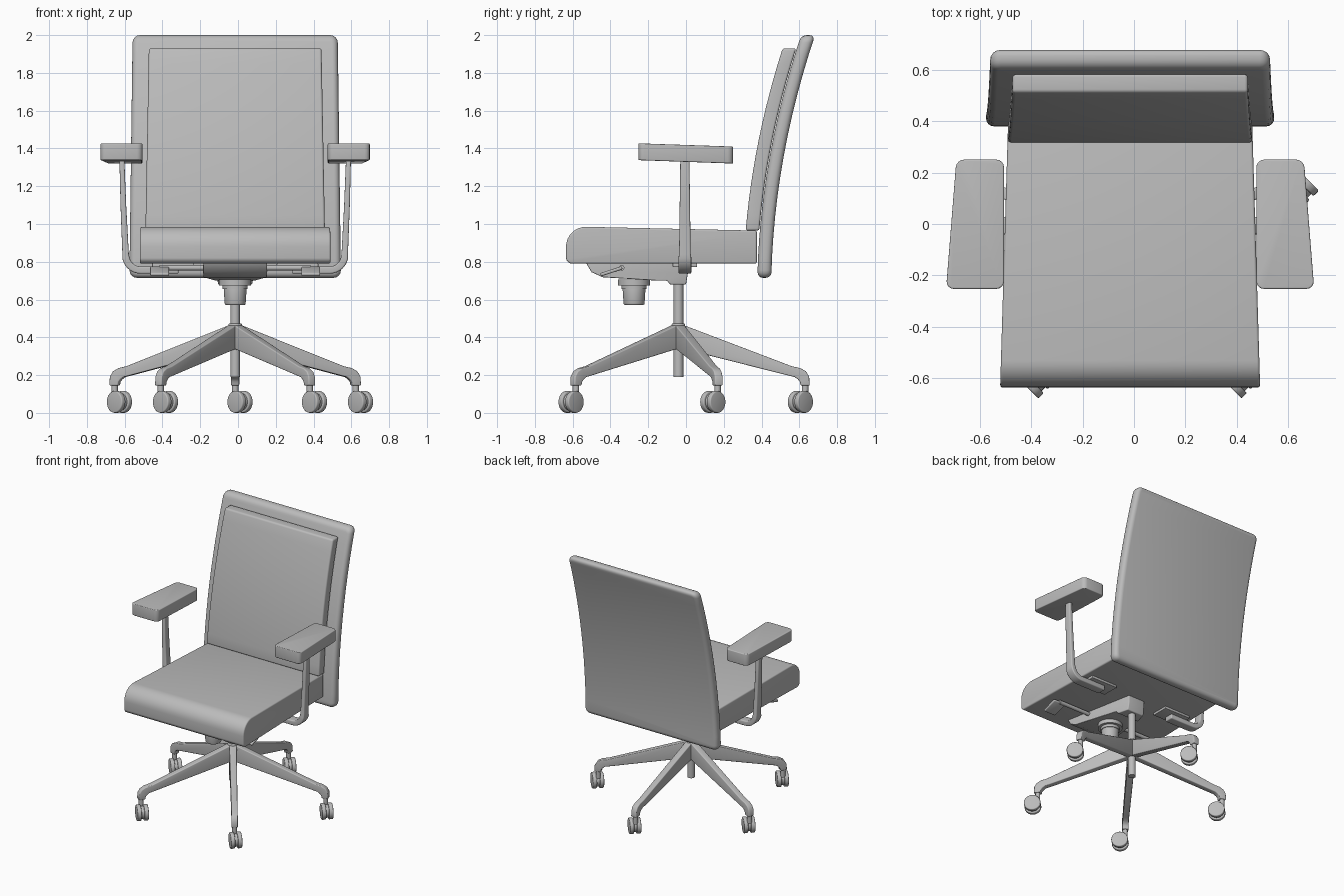
import bpy, bmesh
from math import sin, cos, pi, radians
from mathutils import Matrix, Vector

if "Cube" in bpy.data.objects:
    bpy.data.objects.remove(bpy.data.objects["Cube"], do_unlink=True)

CX = -0.015            # symmetry plane of the chair
HUB_Y = -0.04          # centre of the star base

grey = bpy.data.materials.new("plain_grey")
grey.use_nodes = True
COLOUR = (0.5, 0.5, 0.5, 1)
grey.diffuse_color = COLOUR
grey.node_tree.nodes["Principled BSDF"].inputs["Base Color"].default_value = COLOUR


def finish(name, bm):
    bmesh.ops.recalc_face_normals(bm, faces=bm.faces[:])
    mesh = bpy.data.meshes.new(name)
    bm.to_mesh(mesh)
    bm.free()
    mesh.materials.append(grey)
    ob = bpy.data.objects.new(name, mesh)
    bpy.context.collection.objects.link(ob)
    bpy.ops.object.select_all(action='DESELECT')
    ob.select_set(True)
    bpy.context.view_layer.objects.active = ob
    bpy.ops.object.shade_smooth_by_angle(angle=radians(35))
    return ob


def soften(bm, width, axis=None, segments=4):
    """Bevel the sharp edges, or only those running along one axis."""
    bmesh.ops.recalc_face_normals(bm, faces=bm.faces[:])
    edges = [e for e in bm.edges if e.calc_face_angle(0) > radians(40)]
    if axis is not None:
        edges = [e for e in edges
                 if abs((e.verts[0].co - e.verts[1].co).normalized()[axis]) > 0.95]
    bmesh.ops.bevel(bm, geom=edges, offset=width, segments=segments,
                    profile=0.5, affect='EDGES', clamp_overlap=True)


def loft(name, rings, bevels=()):
    """Skin a list of equal rings, cap both ends, then bevel."""
    bm = bmesh.new()
    rows = [[bm.verts.new(p) for p in ring] for ring in rings]
    n = len(rows[0])
    for a, b in zip(rows, rows[1:]):
        for i in range(n):
            j = (i + 1) % n
            bm.faces.new((a[i], a[j], b[j], b[i]))
    bm.faces.new(rows[0][::-1])
    bm.faces.new(rows[-1])
    for bevel in bevels:
        soften(bm, *bevel)
    return finish(name, bm)


def side_profile(name, points, half_width, bevels=()):
    """Extrude a (y, z) outline across the chair; half_width depends on y."""
    loft(name, [[(CX + s * half_width(y), y, z) for y, z in points]
                for s in (-1, 1)], bevels)


def box(name, loc, size, bevel, tilt=0):
    bm = bmesh.new()
    bmesh.ops.create_cube(bm, size=1, matrix=Matrix.Diagonal((*size, 1)))
    soften(bm, bevel, None, 3)
    bm.transform(Matrix.Translation(loc) @ Matrix.Rotation(tilt, 4, 'X'))
    return finish(name, bm)


def cylinder(name, loc, r, length, axis=(0, 0, 1), bevel=0, r_top=None):
    bm = bmesh.new()
    bmesh.ops.create_cone(bm, cap_ends=True, segments=32, radius1=r,
                          radius2=r_top or r, depth=length)
    if bevel:
        soften(bm, bevel, None, 3)
    turn = Vector(axis).to_track_quat('Z', 'Y').to_matrix().to_4x4()
    bm.transform(Matrix.Translation(loc) @ turn)
    return finish(name, bm)


# Backrest: shell and cushion follow the same backward curve
def back_y(z):
    t = max(0, z - 0.74)
    return 0.415 + 0.03 * t + 0.122 * t * t


def back_slab(name, z0, z1, w0, w1, front, rear, bevels):
    rings = []
    for i in range(13):
        t = i / 12
        z, w = z0 + (z1 - z0) * t, w0 + (w1 - w0) * t
        y = back_y(z)
        rings.append([(CX - w, y + front, z), (CX + w, y + front, z),
                      (CX + w, y + rear, z), (CX - w, y + rear, z)])
    loft(name, rings, bevels)


back_slab("backrest_shell", 0.715, 2.0, 0.56, 0.543, -0.037, 0.037,
          [(0.04, 1), (0.03,)])
back_slab("backrest_cushion", 0.965, 1.93, 0.475, 0.457, -0.112, -0.04,
          [(0.012,)])

# Seat cushion with a rounded front edge
seat = [(0.375, 0.79), (0.375, 0.965)]
seat += [(-0.53 - 0.105 * sin(a), 0.88 + 0.105 * cos(a))
         for a in (i * pi / 16 for i in range(9))]
seat += [(-0.635, 0.81), (-0.615, 0.79)]
side_profile("seat_cushion", seat, lambda y: 0.505 - 0.03 * (y + 0.635),
             [(0.01,)])

# Tilt mechanism under the seat
tilt = [(-0.53, 0.795), (-0.5, 0.745), (-0.44, 0.718), (-0.15, 0.7),
        (-0.1, 0.7), (-0.085, 0.68), (0, 0.68), (0.01, 0.74), (0.01, 0.795)]
side_profile("tilt_mechanism", tilt,
             lambda y: 0.17 if y < -0.4 else 0.17 - 0.25 * (y + 0.4),
             [(0.006,)])
cylinder("tension_flange", (CX, -0.275, 0.69), 0.085, 0.03)
cylinder("tension_collar", (CX, -0.275, 0.67), 0.066, 0.03)
cylinder("tension_knob", (CX, -0.275, 0.625), 0.055, 0.11, bevel=0.01, r_top=0.062)

# Armrests, brackets and levers on both sides
ARM_PATH = [(0.6, 1.35, 0), (0.592, 1.1, 0), (0.58, 0.84, 0)]
ARM_PATH += [(0.5 + 0.08 * cos(a), 0.836 - 0.08 * sin(a), a)
             for a in (i * pi / 16 for i in range(1, 9))]
ARM_PATH += [(0.3, 0.756, pi / 2)]

for side, s in (("right", -1), ("left", 1)):
    rings = []
    for i, (x, z, a) in enumerate(ARM_PATH):
        grow = min(i, 3) / 3
        t, w = 0.013 + 0.006 * grow, 0.024 + 0.01 * grow
        dx, dz = t * cos(a), -t * sin(a)
        rings.append([(CX + s * (x + k * dx), -0.006 + m * w, z + k * dz)
                      for k, m in ((-1, -1), (1, -1), (1, 1), (-1, 1))])
    loft(side + "_arm_post", rings, [(0.008,)])

    pad = []
    for y, outer, low, high in ((-0.252, 0.715, 1.338, 1.427),
                                (0.25, 0.675, 1.32, 1.41)):
        pad.append([(CX + s * x, y, z) for x, z in
                    ((0.49, low), (outer, low), (outer, high), (0.49, high))])
    loft(side + "_arm_pad", pad, [(0.03, 2), (0.006,)])

    box(side + "_arm_plate", (CX + s * 0.33, -0.006, 0.782), (0.22, 0.13, 0.02), 0.004)
    cylinder(side + "_lever_rod", (CX + s * 0.27, -0.34, 0.768), 0.014, 0.26, (1, 0, 0))
    box(side + "_lever_paddle", (CX + s * 0.4, -0.395, 0.75),
        (0.1, 0.12, 0.018), 0.007, radians(18))

# Gas column and hub
cylinder("gas_column", (CX, HUB_Y, 0.44), 0.026, 0.5)
cylinder("base_hub", (CX, HUB_Y, 0.408), 0.036, 0.13, bevel=0.006)

# Star base: top and bottom line of one leg as (radius, height) pairs
LEG = [((0, 0.475), (0, 0.345), 0.026),
       ((0.6, 0.247), (0.585, 0.197), 0.022),
       ((0.645, 0.237), (0.615, 0.19), 0.022),
       ((0.675, 0.22), (0.632, 0.178), 0.022),
       ((0.692, 0.192), (0.643, 0.165), 0.022),
       ((0.695, 0.145), (0.647, 0.145), 0.022)]
ROLL = Vector((1, -1, 0)).normalized()
AXLE = Vector((1, 1, 0)).normalized()

for n in range(5):
    a = pi / 2 + n * 2 * pi / 5
    out, across = Vector((cos(a), sin(a), 0)), Vector((-sin(a), cos(a), 0))
    hub = Vector((CX, HUB_Y, 0))
    rings = []
    for top, low, w in LEG:
        rings.append([hub + out * r + across * k * w + Vector((0, 0, z))
                      for (r, z), k in ((top, -1), (top, 1), (low, 1), (low, -1))])
    loft(f"base_leg_{n + 1}", rings, [(0.006,)])

    # Caster: stem, hood and twin wheels, trailing the stem
    stem = hub + out * 0.671
    wheel = stem + ROLL * 0.036 + Vector((0, 0, 0.058))
    cylinder(f"caster_stem_{n + 1}", stem + Vector((0, 0, 0.12)), 0.017, 0.06)
    cylinder(f"caster_hood_{n + 1}", wheel, 0.046, 0.03, AXLE)
    for tag, k in (("a", -1), ("b", 1)):
        cylinder(f"caster_wheel_{n + 1}{tag}", wheel + AXLE * k * 0.025,
                 0.058, 0.03, AXLE, 0.006)
